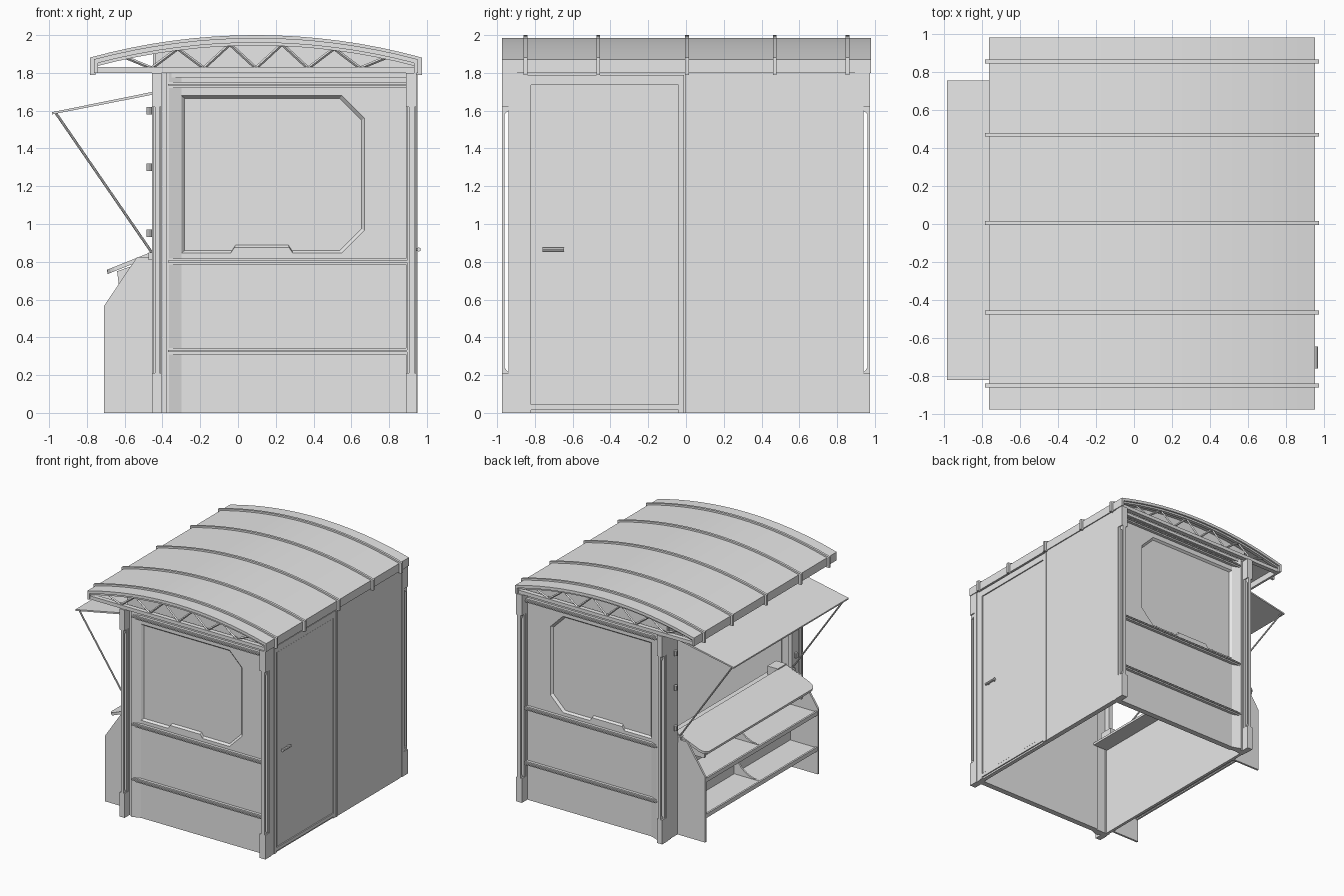
import bpy, bmesh, math
from mathutils import Vector

cube = bpy.data.objects.get("Cube")
if cube:
    bpy.data.objects.remove(cube, do_unlink=True)

grey = bpy.data.materials.new("plain_grey")
grey.use_nodes = True
grey.diffuse_color = (0.8, 0.8, 0.8, 1)
grey.node_tree.nodes["Principled BSDF"].inputs["Base Color"].default_value = (0.8, 0.8, 0.8, 1)


def finish(name, bm):
    bmesh.ops.recalc_face_normals(bm, faces=bm.faces)
    mesh = bpy.data.meshes.new(name)
    bm.to_mesh(mesh)
    bm.free()
    mesh.materials.append(grey)
    obj = bpy.data.objects.new(name, mesh)
    bpy.context.collection.objects.link(obj)
    return obj


def loft(name, first, last):
    """Solid between two matching 3D outlines."""
    bm = bmesh.new()
    a = [bm.verts.new(p) for p in first]
    b = [bm.verts.new(p) for p in last]
    bm.faces.new(a)
    bm.faces.new(b)
    for i in range(len(a)):
        j = (i + 1) % len(a)
        bm.faces.new((a[i], a[j], b[j], b[i]))
    return finish(name, bm)


def prism_y(name, pts, y0, y1):
    return loft(name, [(x, y0, z) for x, z in pts], [(x, y1, z) for x, z in pts])


def prism_x(name, pts, x0, x1):
    return loft(name, [(x0, y, z) for y, z in pts], [(x1, y, z) for y, z in pts])


def prism_z(name, pts, z0, z1):
    return loft(name, [(x, y, z0) for x, y in pts], [(x, y, z1) for x, y in pts])


def box(name, x0, x1, y0, y1, z0, z1):
    return prism_y(name, [(x0, z0), (x1, z0), (x1, z1), (x0, z1)], y0, y1)


def rod(name, p, q, radius, sides=8):
    p, q = Vector(p), Vector(q)
    turn = (q - p).to_track_quat('Z', 'Y')
    ring = [turn @ Vector((radius * math.cos(t), radius * math.sin(t), 0))
            for t in (2 * math.pi * i / sides for i in range(sides))]
    return loft(name, [p + r for r in ring], [q + r for r in ring])


# Arched roof section
MID, HALF, EDGE, RISE = 0.095, 0.857, 1.872, 0.113
R = (HALF ** 2 + RISE ** 2) / (2 * RISE)


def arch_z(x, lift=0.0):
    return EDGE + RISE - R + lift + math.sqrt(R * R - (x - MID) ** 2)


def arch(half, lift, n=16):
    xs = [MID - half + 2 * half * i / n for i in range(n + 1)]
    return [(x, arch_z(x, lift)) for x in xs]


def arch_band(name, half, top, bottom, skirt, wall, y0, y1):
    """Curved band whose ends turn down to the skirt height."""
    inner = half - wall
    pts = arch(half, top) + [(MID + half, skirt), (MID + inner, skirt)]
    pts += arch(inner, bottom)[::-1] + [(MID - inner, skirt), (MID - half, skirt)]
    return prism_y(name, pts, y0, y1)


def smooth(obj):
    bpy.ops.object.select_all(action='DESELECT')
    obj.select_set(True)
    bpy.context.view_layer.objects.active = obj
    bpy.ops.object.shade_smooth_by_angle(angle=math.radians(30))


smooth(arch_band("roof_shell", HALF, 0, -0.025, 1.80, 0.02, -0.975, 0.98))
for y in (-0.85, -0.465, 0.005, 0.47, 0.855):
    smooth(arch_band("roof_rib", HALF + 0.022, 0.015, -0.005, 1.79, 0.03, y - 0.01, y + 0.01))

# Parts repeated on the front and back
for side, s in (("front", -1), ("back", 1)):
    # Roof truss
    box(side + "_truss_chord", -0.76, 0.95, s * 0.925, s * 0.965, 1.80, 1.83)
    prism_y(side + "_truss_arch", arch(HALF - 0.01, -0.02) + arch(HALF - 0.01, -0.04)[::-1],
            s * 0.935, s * 0.965)
    step = 0.138
    for k in range(-5, 5):
        ends = []
        for m in (k, k + 1):
            x = MID + m * step
            ends.append((x, s * 0.95, 1.825 if m % 2 == 0 else arch_z(x, -0.03)))
        rod(side + "_truss_brace", ends[0], ends[1], 0.009, 4)
    # Gable above the wall
    gable = [p for p in arch(HALF - 0.02, -0.015) if p[0] > -0.44]
    prism_y(side + "_gable", [(-0.44, 1.78), (-0.44, arch_z(-0.44, -0.015))] + gable +
            [(0.93, 1.78)], s * 0.86, s * 0.89)

    # Wall with a recessed chamfered panel
    wall = box(side + "_wall", -0.32, 0.91, s * 0.85, s * 0.90, 0, 1.80)
    outline = [(-0.30, 0.845), (-0.04, 0.845), (-0.02, 0.875), (0.27, 0.875), (0.29, 0.845),
               (0.55, 0.845), (0.67, 0.965), (0.67, 1.56), (0.55, 1.68), (-0.30, 1.68)]
    cx, cz, f = 0.185, 1.26, 0.965
    small = [(cx + (x - cx) * f, cz + (z - cz) * f) for x, z in outline]
    cutter = loft(side + "_recess_cutter", [(x, s * 0.901, z) for x, z in outline],
                  [(x, s * 0.882, z) for x, z in small])
    cutter.hide_render = True
    cutter.hide_set(True)
    cut = wall.modifiers.new("recess", 'BOOLEAN')
    cut.object = cutter
    cut.solver = 'EXACT'

    # Slanted jamb and horizontal rails
    prism_z(side + "_jamb", [(-0.38, s * 0.925), (-0.365, s * 0.925), (-0.30, s * 0.90),
                             (-0.30, s * 0.86), (-0.38, s * 0.86)], 0, 1.80)
    for z in (0.31, 0.785, 1.72):
        box(side + "_rail", -0.37, 0.90, s * 0.89, s * 0.925, z, z + 0.033)
        box(side + "_rail_lip", -0.37, 0.90, s * 0.89, s * 0.935, z + 0.012, z + 0.022)
    box(side + "_top_rail", -0.37, 0.90, s * 0.89, s * 0.92, 1.775, 1.80)

    # Corner posts with ribs
    for x0, x1 in ((-0.455, -0.405), (0.89, 0.945)):
        box(side + "_corner_post", x0 + 0.005, x1 - 0.005, s * 0.85, s * 0.94, 0, 1.80)
        box(side + "_post_rib", x0, x1, s * 0.895, s * 0.92, 0, 1.80)
        # Open grab bar between the lower and upper caps
        prism_x(side + "_grab_bar", [(s * y, z) for y, z in (
            (0.975, 0), (0.975, 1.80), (0.93, 1.80), (0.93, 1.62), (0.94, 1.60), (0.962, 1.58),
            (0.962, 0.24), (0.94, 0.215), (0.93, 0.20), (0.93, 0))], x0 + 0.015, x1 - 0.01)
        box(side + "_lower_cap", x0, x1, s * 0.92, s * 0.975, 0, 0.21)
        box(side + "_upper_cap", x0, x1, s * 0.92, s * 0.975, 1.62, 1.80)
    box(side + "_post_filler", -0.41, -0.375, s * 0.86, s * 0.91, 0, 1.80)

# Door side
box("door_side_wall", 0.90, 0.935, -0.86, 0.89, 0, 1.87)
box("plain_side_panel", 0.93, 0.943, 0.0, 0.86, 0, 1.80)
for y in (-0.85, -0.04):
    box("door_frame_side", 0.93, 0.945, y, y + 0.03, 0, 1.79)
box("door_frame_top", 0.93, 0.945, -0.85, -0.01, 1.735, 1.79)
box("door_sill", 0.93, 0.945, -0.82, -0.04, 0.015, 0.045)
box("door_panel", 0.93, 0.940, -0.81, -0.045, 0.05, 1.73)
box("wall_joint", 0.93, 0.950, -0.006, 0.004, 0, 1.80)
rod("door_handle", (0.957, -0.76, 0.865), (0.957, -0.645, 0.865), 0.011)
for y in (-0.74, -0.665):
    rod("handle_mount", (0.935, y, 0.865), (0.957, y, 0.865), 0.008)

# Serving side, open between the counter and the header
box("serving_wall", -0.445, -0.42, -0.87, 0.87, 0, 0.80)
box("serving_header", -0.45, -0.41, -0.87, 0.87, 1.69, 1.90)
for y0, y1 in ((-0.87, -0.81), (0.755, 0.87)):
    box("opening_jamb", -0.45, -0.41, y0, y1, 0.80, 1.70)
    for z in (0.95, 1.30, 1.60):
        rod("shutter_latch", (-0.47, (y0 + y1) / 2, z - 0.02), (-0.47, (y0 + y1) / 2, z + 0.02), 0.015)

# Raised awning with stays
prism_y("awning", [(-0.45, 1.685), (-0.985, 1.58), (-0.985, 1.592), (-0.45, 1.70)], -0.82, 0.755)
for y in (-0.80, 0.735):
    rod("awning_stay", (-0.965, y, 1.588), (-0.45, y, 0.84), 0.007)
    box("stay_bracket", -0.475, -0.44, y - 0.02, y + 0.02, 0.81, 0.85)

# Display cabinet below the counter
cheek = [(-0.44, 0), (-0.71, 0), (-0.71, 0.565), (-0.535, 0.825), (-0.44, 0.825)]
for y in (-0.81, 0.735):
    prism_y("cabinet_side", cheek, y, y + 0.018)
for z, depth in ((0.21, -0.70), (0.52, -0.70)):
    box("cabinet_shelf", depth, -0.44, -0.80, 0.74, z, z + 0.018)
    box("shelf_lip", depth - 0.004, depth + 0.012, -0.80, 0.74, z - 0.01, z + 0.025)
    curve = [(-0.44 - 0.22 * math.sin(t), z + 0.24 - 0.22 * math.cos(t) + 0.0)
             for t in (math.pi / 2 * i / 6 for i in range(7))]
    curve = [(-0.67 + (-0.44 - x), zz) for x, zz in curve]
    prism_y("shelf_divider", [(-0.44, z + 0.01), (-0.67, z + 0.01)] + curve + [(-0.44, z + 0.24)],
            -0.04, -0.025)

# Sloped counter with rounded outer corners
plan = [(-0.40, 0.73), (-0.40, -0.79)]
for yc, a0 in ((-0.73, 1.5), (0.67, 1.0)):
    for i in range(5):
        t = math.pi * (a0 - 0.125 * i)
        plan.append((-0.63 + 0.06 * math.cos(t), yc + 0.06 * math.sin(t)))


def slope(x):
    return 0.735 + (x + 0.69) * 0.40


loft("counter", [(x, y, slope(x)) for x, y in plan], [(x - 0.005, y, slope(x) + 0.022) for x, y in plan])
for y in (-0.7, 0.63):
    prism_y("counter_bracket", [(-0.64, 0.75), (-0.63, 0.67), (-0.44, 0.67), (-0.44, 0.82)], y, y + 0.02)
box("till_box", -0.41, -0.31, -0.79, -0.67, 0.80, 0.88)
box("inner_ledge", -0.42, -0.28, -0.85, 0.85, 0.785, 0.805)
